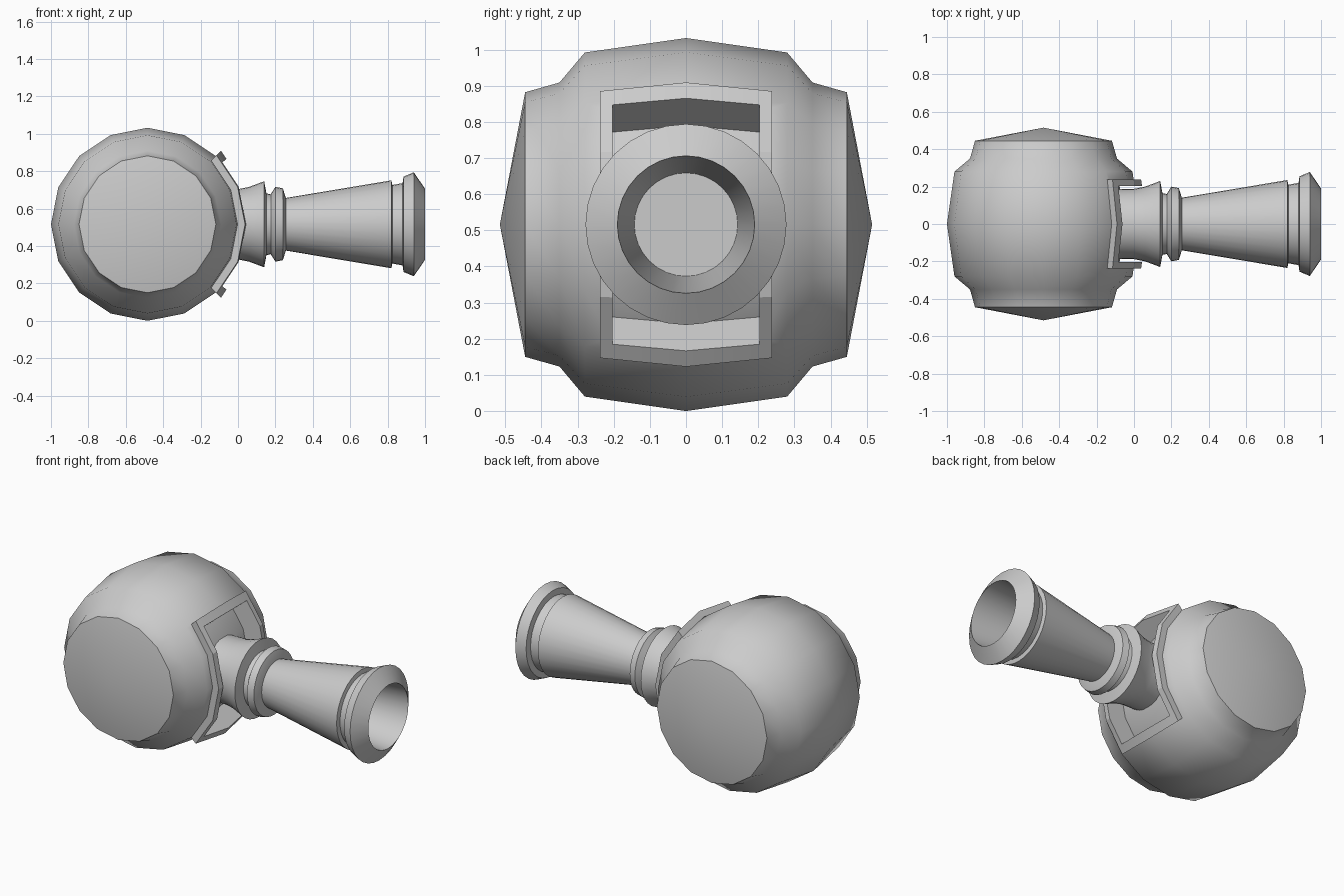
import bpy, bmesh, math
from mathutils import Vector

old = bpy.data.objects.get("Cube")
if old:
    bpy.data.objects.remove(old, do_unlink=True)

grey = bpy.data.materials.new("plain grey")
grey.use_nodes = True
colour = (0.6, 0.6, 0.6, 1)
grey.diffuse_color = colour
grey.node_tree.nodes["Principled BSDF"].inputs["Base Color"].default_value = colour

CX, CZ = -0.484, 0.516    # centre of the round body
R, R_EDGE, Y_EDGE = 0.516, 0.476, 0.28


def finish(bm, name):
    """Turn a bmesh into a grey object."""
    bmesh.ops.recalc_face_normals(bm, faces=bm.faces)
    mesh = bpy.data.meshes.new(name)
    bm.to_mesh(mesh)
    bm.free()
    obj = bpy.data.objects.new(name, mesh)
    bpy.context.collection.objects.link(obj)
    mesh.materials.append(grey)
    return obj


def smooth(obj, degrees):
    bpy.ops.object.select_all(action='DESELECT')
    obj.select_set(True)
    bpy.context.view_layer.objects.active = obj
    bpy.ops.object.shade_smooth_by_angle(angle=math.radians(degrees))


def lathe(name, profile, sides, place):
    """Revolve (position, radius) points; place maps (position, u, v) to space."""
    bm = bmesh.new()
    rings = []
    for t, r in profile:
        if r == 0:
            rings.append([bm.verts.new(place(t, 0, 0))] * sides)
        else:
            angles = [2 * math.pi * i / sides for i in range(sides)]
            rings.append([bm.verts.new(place(t, r * math.cos(a), r * math.sin(a)))
                          for a in angles])
    for a, b in zip(rings, rings[1:]):
        for i in range(sides):
            j = (i + 1) % sides
            bm.faces.new(list(dict.fromkeys((a[i], a[j], b[j], b[i]))))
    return finish(bm, name)


def surface_point(deg, y, offset):
    """Point above the faceted body surface at an angle around the y axis."""
    r = R - (R - R_EDGE) * abs(y) / Y_EDGE + offset
    from_mid = deg % 22.5 - 11.25
    r *= math.cos(math.radians(11.25)) / math.cos(math.radians(from_mid))
    a = math.radians(deg)
    return Vector((CX + r * math.cos(a), y, CZ + r * math.sin(a)))


def bent_slab(name, angles, ys, low, high, border_only):
    """Slab that follows the body, optionally only its border cells."""
    bm = bmesh.new()
    grid = [[bm.verts.new(surface_point(a, y, low)) for y in ys] for a in angles]
    faces = []
    for i in range(len(angles) - 1):
        for j in range(len(ys) - 1):
            inner = 0 < i < len(angles) - 2 and 0 < j < len(ys) - 2
            if not (border_only and inner):
                faces.append(bm.faces.new((grid[i][j], grid[i][j + 1],
                                           grid[i + 1][j + 1], grid[i + 1][j])))
    # Lift a copy of the sheet to the upper offset
    where = {grid[i][j]: (a, y) for i, a in enumerate(angles) for j, y in enumerate(ys)}
    top = {v: bm.verts.new(surface_point(*where[v], high)) for v in where}
    walls = [e for e in bm.edges if len(e.link_faces) == 1]
    for f in faces:
        bm.faces.new([top[v] for v in f.verts])
    for e in walls:
        a, b = e.verts
        bm.faces.new((a, b, top[b], top[a]))
    bmesh.ops.delete(bm, geom=[v for v in bm.verts if not v.link_faces], context='VERTS')
    return finish(bm, name)


# Round body with shallow conical side caps
half = [(0.515, 0), (0.445, 0.366), (0.35, 0.393), (Y_EDGE, R_EDGE)]
profile = half + [(0, R)] + [(-y, r) for y, r in reversed(half)]
body = lathe("body", profile, 16, lambda t, u, v: (CX + u, t, CZ + v))

# Recess behind the nozzle
cutter = bent_slab("recess_cutter", [-41, -22.5, 0, 22.5, 41], [-0.215, 0, 0.215],
                   -0.08, 0.1, False)
cut = body.modifiers.new("recess", 'BOOLEAN')
cut.operation = 'DIFFERENCE'
cut.solver = 'EXACT'
cut.object = cutter
bpy.context.view_layer.objects.active = body
bpy.ops.object.modifier_apply(modifier=cut.name)
bpy.data.objects.remove(cutter, do_unlink=True)
smooth(body, 45)

# Raised frame around the recess
frame = bent_slab("recess_frame", [-45, -39.6, -22.5, 0, 22.5, 39.6, 45],
                  [-0.238, -0.203, 0, 0.203, 0.238], -0.085, 0.04, True)
smooth(frame, 20)


def along_x(t, u, v):
    return (t, u, CZ + v)


# Flared neck, collar and hollow barrel
neck = lathe("neck", [(-0.15, 0), (-0.15, 0.185), (0.0, 0.188), (0.06, 0.2), (0.14, 0.23),
                      (0.152, 0.165), (0.2, 0.155), (0.2, 0)], 32, along_x)
collar = lathe("collar", [(0.17, 0), (0.175, 0.16), (0.2, 0.2), (0.24, 0.192),
                          (0.256, 0.14), (0.256, 0)], 32, along_x)
barrel = lathe("barrel", [(0.24, 0), (0.24, 0.138), (0.82, 0.235), (0.825, 0.21),
                          (0.88, 0.22), (0.885, 0.255), (0.94, 0.278), (1.0, 0.19),
                          (0.32, 0.143), (0.32, 0)], 32, along_x)
for part in (neck, collar, barrel):
    smooth(part, 30)
